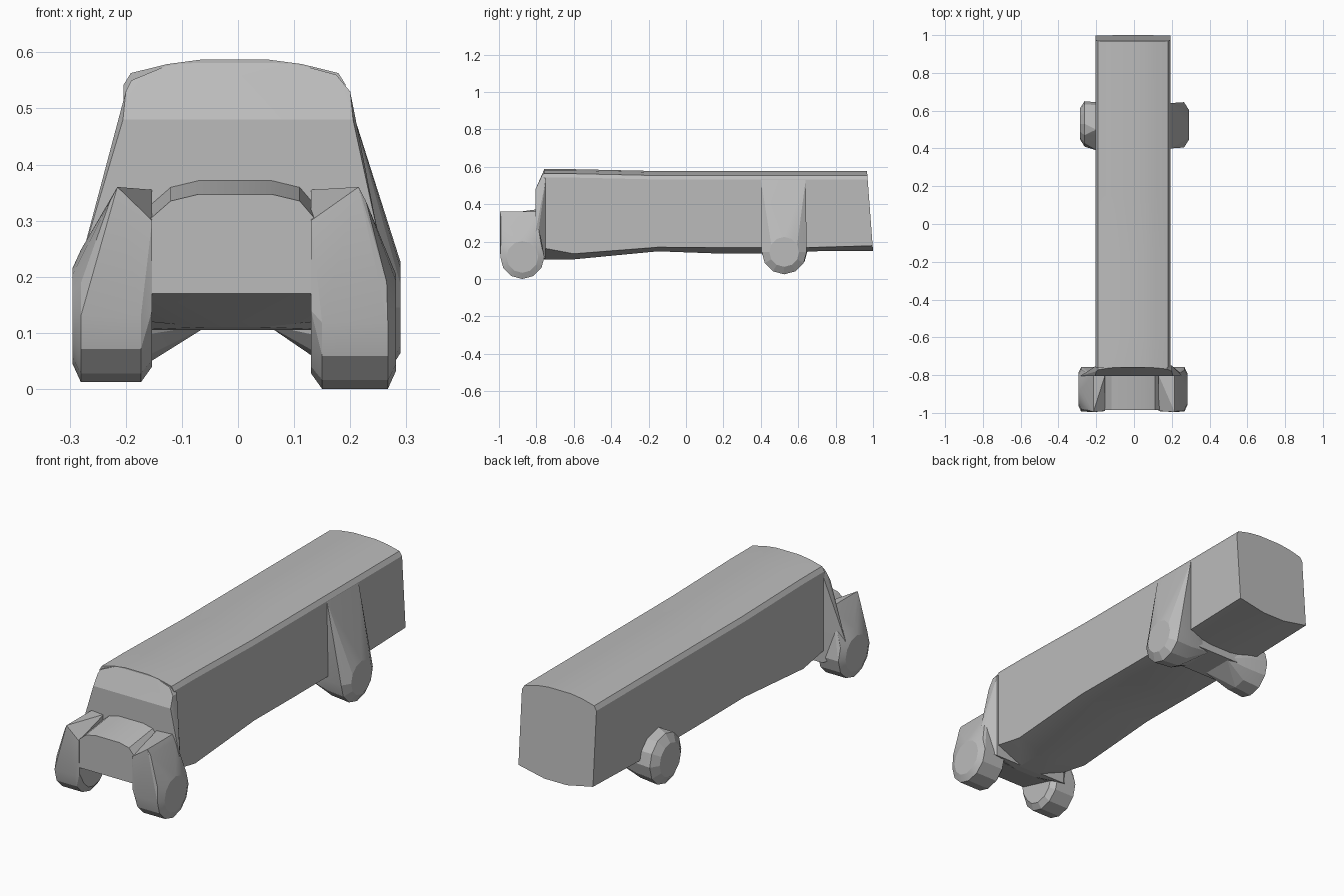
import bpy, bmesh, math
from mathutils import Vector

cube = bpy.data.objects.get("Cube")
if cube:
    bpy.data.objects.remove(cube)

grey = bpy.data.materials.new("plain grey")
grey.use_nodes = True
grey.diffuse_color = (0.5, 0.5, 0.5, 1)
grey.node_tree.nodes["Principled BSDF"].inputs["Base Color"].default_value = (0.5, 0.5, 0.5, 1)


def finish(name, bm):
    bmesh.ops.recalc_face_normals(bm, faces=bm.faces)
    mesh = bpy.data.meshes.new(name)
    bm.to_mesh(mesh)
    bm.free()
    mesh.materials.append(grey)
    obj = bpy.data.objects.new(name, mesh)
    bpy.context.collection.objects.link(obj)
    bpy.context.view_layer.objects.active = obj
    bpy.ops.object.select_all(action='DESELECT')
    obj.select_set(True)
    bpy.ops.object.shade_smooth_by_angle(angle=math.radians(15))


def hull(name, points):
    """Convex shell around a few points."""
    bm = bmesh.new()
    for p in points:
        bm.verts.new(p)
    res = bmesh.ops.convex_hull(bm, input=bm.verts[:])
    loose = {g for g in res["geom_interior"] + res["geom_unused"]
             if isinstance(g, bmesh.types.BMVert)}
    bmesh.ops.delete(bm, geom=list(loose), context='VERTS')
    bmesh.ops.dissolve_limit(bm, angle_limit=0.01, verts=bm.verts[:], edges=bm.edges[:])
    finish(name, bm)


def loft(name, rings):
    """Skin matching rings and cap both ends."""
    bm = bmesh.new()
    loops = [[bm.verts.new(p) for p in ring] for ring in rings]
    n = len(loops[0])
    for a, b in zip(loops, loops[1:]):
        for i in range(n):
            j = (i + 1) % n
            bm.faces.new((a[i], a[j], b[j], b[i]))
    bm.faces.new(loops[0])
    bm.faces.new(loops[-1])
    finish(name, bm)


def disc(x, y, z, r, n=12):
    return [(x, y + r * math.cos(2 * math.pi * i / n),
             z + r * math.sin(2 * math.pi * i / n)) for i in range(n)]


# Long cargo body with cambered roof and shallow keel
def body_ring(y, top, side, keel, lean=0.0):
    half = [(0.06, keel), (0.198, side), (0.198, top - 0.045),
            (0.185, top - 0.024), (0.12, top - 0.008), (0.06, top)]
    pts = half + [(-x, z) for x, z in reversed(half)]
    return [(x - 0.006, y - lean * (z - keel), z) for x, z in pts]


loft("cargo_body", [
    body_ring(-0.76, 0.587, 0.165, 0.105),
    body_ring(-0.60, 0.587, 0.135, 0.105),
    body_ring(-0.15, 0.577, 0.170, 0.148),
    body_ring(0.15, 0.577, 0.168, 0.137),
    body_ring(0.40, 0.577, 0.168, 0.137),
    body_ring(0.65, 0.577, 0.168, 0.148),
    body_ring(1.00, 0.577, 0.178, 0.150, 0.075)])

# Cab: narrow back, flared front
cab_front = [(-0.285, 0.21), (-0.28, 0.14), (-0.205, 0.48), (0.205, 0.48),
             (0.255, 0.25), (0.265, 0.14)]
cab_roof = [(-0.20, 0.53), (-0.19, 0.55), (-0.13, 0.575), (-0.065, 0.587),
            (0.055, 0.587), (0.12, 0.575), (0.175, 0.56), (0.20, 0.53)]
hull("cab", [(x, -0.805, z) for x, z in cab_front]
     + [(x, -0.80 + (z - 0.48) * 0.4, z) for x, z in cab_roof]
     + [(x, -0.75, z) for x, z in cab_roof]
     + [(x, -0.75, 0.105) for x in (-0.2, 0.2)]
     + [(x, -0.80, 0.11) for x in (-0.06, 0.04)])

# Hood between the front fenders
hood_edge = [(-0.16, 0.30), (-0.12, 0.335), (-0.07, 0.347),
             (0.06, 0.347), (0.11, 0.335), (0.14, 0.30)]
hull("hood", [(x, -0.985, z) for x, z in hood_edge]
     + [(x, -0.80, z + 0.025) for x, z in hood_edge]
     + [(x, -0.985, 0.17) for x in (-0.16, 0.14)]
     + [(x, -0.80, 0.12) for x in (-0.16, 0.14)]
     + [(x, -0.80, 0.11) for x in (-0.06, 0.04)])


# Front wheels merged with their fenders
def front_wheel(name, s, inner, outer, drop):
    z = 0.13 - drop
    pts = disc(s * (outer - 0.015), -0.875, z, 0.118) + disc(s * outer, -0.875, z, 0.085)
    pts += disc(s * (inner + 0.02), -0.875, z, 0.118) + disc(s * inner, -0.875, z, 0.09)
    pts += [(s * x, y, zz) for x, y, zz in (
        (0.215, -0.995, 0.36), (0.215, -0.80, 0.36), (inner, -0.80, 0.355),
        (inner, -0.99, 0.30), (0.228, -0.99, 0.335), (0.228, -0.80, 0.335),
        (0.265, -0.99, 0.19), (inner, -0.985, 0.14))]
    hull(name, pts)


front_wheel("front_right_wheel", -1, 0.153, 0.295, 0.0)
front_wheel("front_left_wheel", 1, 0.13, 0.282, 0.012)


# Rear wheels with the stubs that reach in to the axle
def rear_wheel(name, s, y, z, outer, extra):
    pts = disc(s * (outer - 0.025), y, z, 0.12) + disc(s * outer, y, z, 0.08)
    pts += disc(s * 0.17, y, z, 0.112)
    pts += [(s * 0.05, y + d, 0.115) for d in (-0.08, 0.08)]
    hull(name, pts + extra)


rear_wheel("rear_right_wheel", -1, 0.53, 0.152, 0.287,
           [(-0.20, 0.39, 0.17), (-0.20, 0.50, 0.275)])
rear_wheel("rear_left_wheel", 1, 0.525, 0.145, 0.29,
           [(0.193, 0.40, 0.53), (0.193, 0.64, 0.53)])
hull("rear_axle", [(x, y, z) for x in (-0.17, 0.17)
                   for y in (0.43, 0.62) for z in (0.11, 0.2)])
